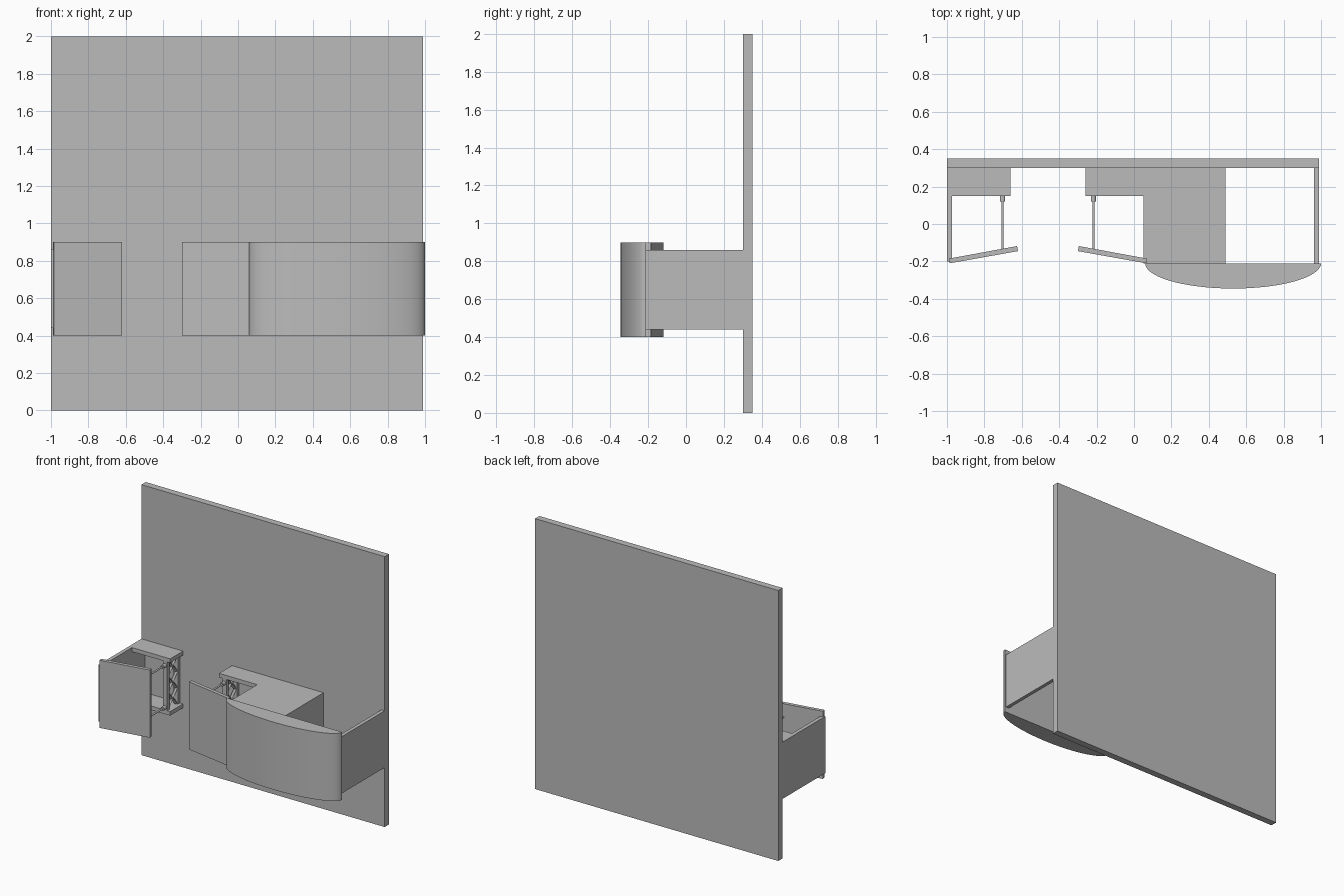
import bpy, bmesh, math
from mathutils import Vector

cube = bpy.data.objects.get("Cube")
if cube:
    bpy.data.objects.remove(cube, do_unlink=True)

grey = bpy.data.materials.new("plain grey")
grey.use_nodes = True
grey.diffuse_color = (0.5, 0.5, 0.5, 1)
grey.node_tree.nodes["Principled BSDF"].inputs["Base Color"].default_value = (0.5, 0.5, 0.5, 1)

BOTTOM, TOP = 0.44, 0.86        # carcass heights
DOOR_LOW, DOOR_HIGH = 0.40, 0.90
BACK = 0.30                     # front surface of the wall


def finish(name, bm):
    bmesh.ops.recalc_face_normals(bm, faces=bm.faces)
    mesh = bpy.data.meshes.new(name)
    bm.to_mesh(mesh)
    bm.free()
    mesh.materials.append(grey)
    obj = bpy.data.objects.new(name, mesh)
    bpy.context.collection.objects.link(obj)
    return obj


def prism(name, outline, low, high):
    """Extrude a plan outline upwards."""
    bm = bmesh.new()
    face = bm.faces.new([bm.verts.new((x, y, low)) for x, y in outline])
    new = bmesh.ops.extrude_face_region(bm, geom=[face])["geom"]
    verts = [v for v in new if isinstance(v, bmesh.types.BMVert)]
    bmesh.ops.translate(bm, verts=verts, vec=(0, 0, high - low))
    return finish(name, bm)


def box(name, x0, x1, y0, y1, z0, z1):
    return prism(name, [(x0, y0), (x1, y0), (x1, y1), (x0, y1)], z0, z1)


def rod(name, start, end, radius, sides=12):
    start, end = Vector(start), Vector(end)
    bm = bmesh.new()
    bmesh.ops.create_cone(bm, cap_ends=True, segments=sides, radius1=radius,
                          radius2=radius, depth=(end - start).length)
    obj = finish(name, bm)
    obj.location = (start + end) / 2
    obj.rotation_euler = (end - start).to_track_quat("Z", "Y").to_euler()
    return obj


# Wall
box("wall", -1, 0.99, BACK, 0.35, 0, 2)


def drawer_unit(side, fx):
    """One open unit; fx maps x so the second unit is a mirror image."""
    def part(name, x0, x1, *rest):
        a, b = sorted((fx(x0), fx(x1)))
        return box(side + "_" + name, a, b, *rest)

    # Side panel and shelves
    part("side_panel", -1, -0.972, -0.20, BACK, BOTTOM, TOP)
    part("top_shelf", -1, -0.66, 0.15, BACK, TOP - 0.03, TOP)
    part("bottom_shelf", -1, -0.66, 0.15, BACK, BOTTOM, BOTTOM + 0.03)

    # Lattice frame between the shelves
    low, high = BOTTOM + 0.03, TOP - 0.03
    part("front_post", -0.72, -0.685, 0.15, 0.175, low, high)
    part("back_post", -0.72, -0.685, 0.275, BACK, low, high)
    cells = 3
    step = (high - low) / cells
    for i in range(cells):
        z = low + i * step
        for a, b in ((z, z + step), (z + step, z)):
            rod(side + "_lattice_bar", (fx(-0.7), 0.17, a), (fx(-0.7), 0.28, b), 0.012, 4)

    # Slide rods with collars
    for z in (0.49, 0.80):
        rod(side + "_slide_rod", (fx(-0.703), -0.14, z), (fx(-0.703), 0.16, z), 0.006)
        rod(side + "_rod_collar", (fx(-0.703), 0.12, z), (fx(-0.703), 0.155, z), 0.014)

    # Slanted door
    outline = [(-0.985, -0.21), (-0.62, -0.145), (-0.625, -0.118), (-0.99, -0.185)]
    prism(side + "_door", [(fx(x), y) for x, y in outline], DOOR_LOW, DOOR_HIGH)


drawer_unit("right", lambda x: x)
drawer_unit("middle", lambda x: -0.92 - x)

# Closed cabinet and far end panel
box("cabinet_body", 0.052, 0.49, -0.21, BACK, BOTTOM, TOP)
box("end_panel", 0.963, 0.99, -0.21, BACK, BOTTOM, TOP)

# Bowed front
steps = 40
arc = [(0.53 - 0.47 * math.cos(math.pi * i / steps),
        -0.21 - 0.135 * math.sin(math.pi * i / steps)) for i in range(steps + 1)]
bow = prism("bowed_front", arc, DOOR_LOW, DOOR_HIGH)
bpy.ops.object.select_all(action="DESELECT")
bow.select_set(True)
bpy.context.view_layer.objects.active = bow
bpy.ops.object.shade_smooth_by_angle(angle=math.radians(30))
